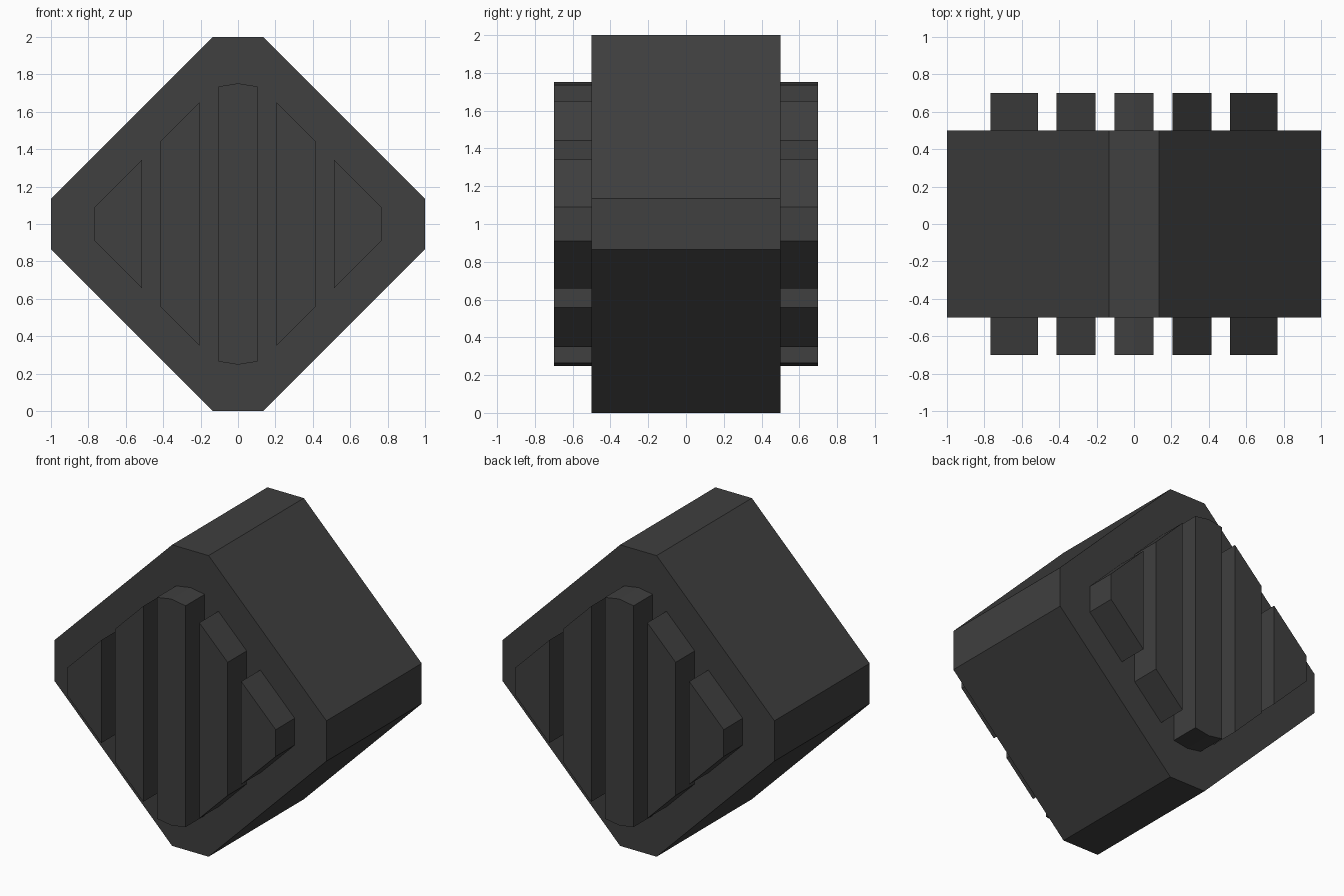
import bpy
import bmesh

if "Cube" in bpy.data.objects:
    bpy.data.objects.remove(bpy.data.objects["Cube"])

dark = bpy.data.materials.new("dark_grey")
dark.diffuse_color = (0.05, 0.05, 0.05, 1)
dark.use_nodes = True
dark.node_tree.nodes["Principled BSDF"].inputs["Base Color"].default_value = dark.diffuse_color


def prism(name, outline, y0, y1):
    """Extrude an x-z outline from y0 to y1."""
    bm = bmesh.new()
    face = bm.faces.new([bm.verts.new((x, y0, z)) for x, z in outline])
    ext = bmesh.ops.extrude_face_region(bm, geom=[face])
    verts = [v for v in ext["geom"] if isinstance(v, bmesh.types.BMVert)]
    bmesh.ops.translate(bm, verts=verts, vec=(0, y1 - y0, 0))
    bmesh.ops.recalc_face_normals(bm, faces=bm.faces[:])
    mesh = bpy.data.meshes.new(name)
    bm.to_mesh(mesh)
    bm.free()
    mesh.materials.append(dark)
    obj = bpy.data.objects.new(name, mesh)
    bpy.context.collection.objects.link(obj)
    return obj


def symmetric(upper):
    """Close an upper outline by mirroring it about z = 1."""
    return upper + [(x, 2 - z) for x, z in reversed(upper)]


# Diamond block with clipped corners
prism("block", symmetric([(-1, 1.134), (-0.134, 2), (0.134, 2), (1, 1.134)]), -0.5, 0.5)

# Raised grip ribs on the front and back faces
for side, s in (("front", -1), ("back", 1)):
    prism(f"{side}_centre_rib",
          symmetric([(-0.105, 1.735), (0, 1.752), (0.105, 1.735)]), s * 0.5, s * 0.7)
    for hand, m in (("left", -1), ("right", 1)):
        prism(f"{side}_{hand}_middle_rib",
              symmetric([(m * 0.206, 1.65), (m * 0.414, 1.442)]), s * 0.5, s * 0.7)
        prism(f"{side}_{hand}_outer_rib",
              symmetric([(m * 0.514, 1.342), (m * 0.767, 1.089)]), s * 0.5, s * 0.7)
